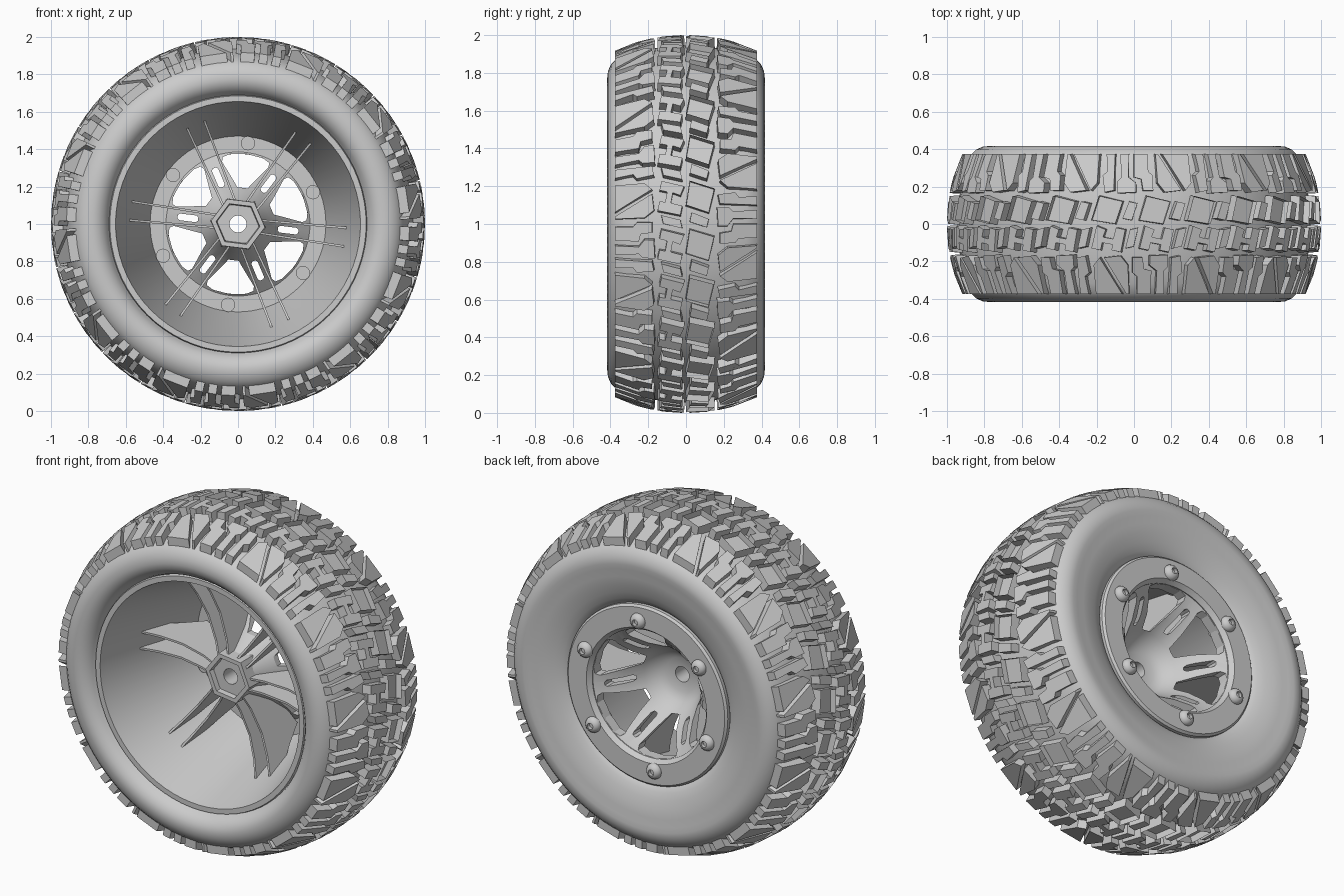
import bpy, bmesh
from math import sin, cos, pi, radians, tau
from mathutils import Vector

if "Cube" in bpy.data.objects:
    bpy.data.objects.remove(bpy.data.objects["Cube"])

SPOKE = radians(-7)            # direction of the first spoke


def finish(name, bm, smooth=None):
    bmesh.ops.remove_doubles(bm, verts=bm.verts, dist=1e-5)
    bmesh.ops.recalc_face_normals(bm, faces=bm.faces)
    me = bpy.data.meshes.new(name)
    bm.to_mesh(me)
    bm.free()
    ob = bpy.data.objects.new(name, me)
    bpy.context.collection.objects.link(ob)
    bpy.ops.object.select_all(action='DESELECT')
    ob.select_set(True)
    bpy.context.view_layer.objects.active = ob
    if smooth:
        bpy.ops.object.shade_smooth_by_angle(angle=radians(smooth))
    return ob


def polar(r, a, y):
    return Vector((r * cos(a), y, 1 + r * sin(a)))


def revolve(bm, prof, seg, closed=True, phase=0.0, offset=Vector((0, 0, 0))):
    """Spin an (r, y) profile about the wheel axis."""
    rings = [[bm.verts.new(polar(r, phase + tau * i / seg, y) + offset) for r, y in prof]
             for i in range(seg)]
    n = len(prof)
    for i in range(seg):
        a, b = rings[i], rings[(i + 1) % seg]
        for j in range(n if closed else n - 1):
            k = (j + 1) % n
            bm.faces.new((a[j], a[k], b[k], b[j]))


def prism(bm, low, high):
    """Closed solid between two matching outlines; returns the top face."""
    lo = [bm.verts.new(p) for p in low]
    hi = [bm.verts.new(p) for p in high]
    n = len(lo)
    for i in range(n):
        j = (i + 1) % n
        bm.faces.new((lo[i], lo[j], hi[j], hi[i]))
    bm.faces.new(lo[::-1])
    return bm.faces.new(hi)


# tyre carcass
half = [(.945, 0), (.938, .12), (.92, .23), (.897, .32), (.872, .37), (.845, .397),
        (.81, .413), (.775, .417), (.745, .41)]
front = [(.72, .393), (.70, .37), (.688, .34), (.66, .31)]
back = [(.70, .408), (.65, .397), (.60, .383), (.56, .366), (.535, .35), (.51, .32)]
bm = bmesh.new()
prof = [(r, -y) for r, y in (half + front)[::-1]] + half[1:] + back
revolve(bm, prof, 96, closed=False)
finish("tyre_carcass", bm, 40)

# tread lugs
def crown(v):
    return 1 - .085 * (abs(v) / .38) ** 2.2


def lug(bm, pts, pocket=False):
    cu = sum(p[0] for p in pts) / len(pts)
    cv = sum(p[1] for p in pts) / len(pts)

    def place(u, v, r):
        return Vector((r * sin(u), v, 1 + r * cos(u)))
    top = [place(u, v, crown(v)) for u, v in pts]
    low = []
    for u, v in pts:
        uu = cu + (u - cu) * 1.07
        vv = cv + (v - cv) * 1.04 if abs(v) < .37 else v
        low.append(place(uu, vv, crown(v) - .068))
    f = prism(bm, low, top)
    if pocket:
        bmesh.ops.inset_region(bm, faces=[f], thickness=.032)
        d = -place(cu, 0, 1) + Vector((0, 0, 1))
        bmesh.ops.inset_region(bm, faces=[f], thickness=.002)
        bmesh.ops.translate(bm, verts=f.verts, vec=d * .035)


ring_block = [(.03, .02), (.16, 0), (.20, .12), (.07, .15)]
centre_blocks = [
    [(.06, -.01), (.11, -.03), (.095, -.07), (.15, -.08), (.165, -.02), (.215, -.03),
     (.19, -.15), (.14, -.14), (.145, -.11), (.09, -.10), (.08, -.14), (.03, -.13)],
    [(.20, .03), (.25, .02), (.28, .11), (.235, .12)],
    [(.24, -.03), (.285, -.02), (.26, -.12), (.215, -.13)]]
shoulder_blocks = [
    [(.01, .375), (.01, .22), (.045, .18), (.165, .375)],
    [(.07, .18), (.16, .17), (.20, .22), (.205, .375), (.19, .375)],
    [(.25, .375), (.25, .28), (.225, .26), (.225, .18), (.28, .18), (.29, .24),
     (.33, .25), (.33, .375)],
    [(.36, .375), (.36, .25), (.32, .22), (.32, .17), (.42, .165), (.42, .23),
     (.40, .25), (.41, .375)],
    [(.44, .375), (.44, .18), (.49, .17), (.505, .26), (.48, .28), (.49, .375)]]
bm = bmesh.new()
for i in range(24):
    s = tau * i / 24
    lug(bm, [(u + s, v) for u, v in ring_block], True)
    for b in centre_blocks:
        lug(bm, [(u + s, v) for u, v in b])
finish("tread_centre_lugs", bm)
bm = bmesh.new()
for i in range(12):
    s = tau * i / 12
    for b in shoulder_blocks:
        lug(bm, [(s + .33 - u, v) for u, v in b])
        lug(bm, [(s + .29 + u, -v) for u, v in b])
finish("tread_shoulder_lugs", bm)

# rim barrel with front lip, back flange and clamp ring
bm = bmesh.new()
revolve(bm, [(.69, -.345), (.685, -.36), (.655, -.36), (.645, -.32), (.47, .29), (.38, .29),
             (.375, .345), (.395, .372), (.515, .372), (.527, .36), (.527, .33), (.50, .31),
             (.66, -.29), (.69, -.30)], 72)
finish("rim_barrel", bm, 30)

# dished spoke disc, then window and slot cuts
bm = bmesh.new()
revolve(bm, [(.045, -.07), (.11, -.07), (.13, -.02), (.17, .05), (.22, .13), (.30, .215),
             (.385, .285), (.385, .345), (.32, .30), (.25, .22), (.19, .12), (.15, .065),
             (.10, .04), (.045, .035)], 72)
disc = finish("spoke_disc", bm, 30)
window = [(.195, -.028), (.225, -.05), (.32, -.125), (.345, -.125), (.365, -.09), (.377, 0),
          (.365, .09), (.345, .125), (.32, .125), (.225, .05), (.195, .028)]
slot = [(.215, -.009), (.225, -.018), (.315, -.018), (.325, -.009),
        (.325, .009), (.315, .018), (.225, .018), (.215, .009)]
bm = bmesh.new()
for k in range(6):
    for shape, a in ((window, SPOKE + pi / 6), (slot, SPOKE)):
        t = a + k * pi / 3
        flat = [Vector((r * cos(t) - w * sin(t), 0, 1 + r * sin(t) + w * cos(t)))
                for r, w in shape]
        prism(bm, [p + Vector((0, -.3, 0)) for p in flat],
              [p + Vector((0, .6, 0)) for p in flat])
cutter = finish("window_cutter", bm)
cutter.hide_render = True
mod = disc.modifiers.new("windows", 'BOOLEAN')
mod.operation = 'DIFFERENCE'
mod.solver = 'EXACT'
mod.object = cutter
bpy.context.view_layer.objects.active = disc
bpy.ops.object.modifier_apply(modifier="windows")
bpy.data.objects.remove(cutter)

# hexagonal hub socket
bm = bmesh.new()
revolve(bm, [(.145, -.10), (.118, -.10), (.112, -.065), (.112, -.03), (.15, .03)], 6, phase=SPOKE)
finish("hub_hex", bm)

# paired stiffening fins behind each spoke
fin = [(.11, -.075), (.20, -.045), (.35, -.03), (.48, -.055), (.595, -.10), (.592, -.085),
       (.53, .085), (.48, .15), (.40, .27), (.30, .225), (.20, .115), (.13, .0)]
bm = bmesh.new()
for k in range(6):
    t = SPOKE + k * pi / 3
    side = Vector((-sin(t), 0, cos(t)))
    for s in (-1, 1):
        mid = [polar(r, t, y) + side * s * (.03 + .035 * r) for r, y in fin]
        prism(bm, [p - side * .006 for p in mid], [p + side * .006 for p in mid])
finish("spoke_fins", bm)

# screw bosses inside and button-head bolts outside
bosses, bolts = bmesh.new(), bmesh.new()
for k in range(6):
    t = SPOKE + pi / 6 + k * pi / 3
    off = Vector((.435 * cos(t), 0, .435 * sin(t)))
    revolve(bosses, [(0, .25), (.038, .25), (.038, .30)], 20, False, offset=off)
    revolve(bolts, [(.046, .37), (.046, .38), (.040, .392), (.028, .403), (.018, .405),
                    (.018, .385), (0, .385)], 18, False, offset=off)
finish("screw_bosses", bosses, 30)
finish("clamp_bolts", bolts, 40)
